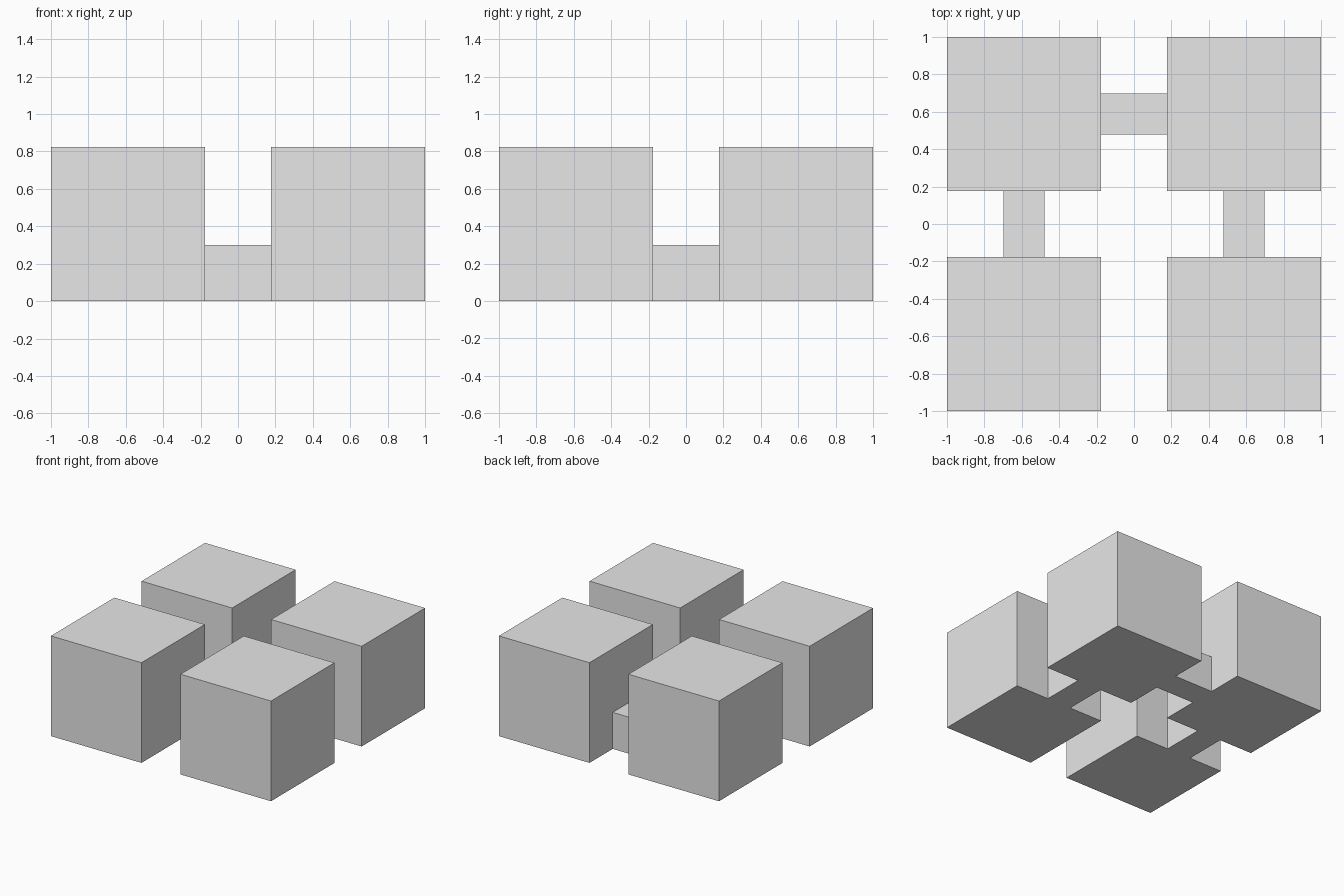
import bpy

default = bpy.data.objects.get("Cube")
if default:
    bpy.data.objects.remove(default, do_unlink=True)

GREY = (0.8, 0.8, 0.8, 1)
mat = bpy.data.materials.new("light grey")
mat.use_nodes = True
mat.diffuse_color = GREY
mat.node_tree.nodes["Principled BSDF"].inputs["Base Color"].default_value = GREY

INNER = 0.177                # half the gap between blocks
SIZE = 1 - INNER             # block edge length
MID = (1 + INNER) / 2        # block centre offset
LINK_W, LINK_H = 0.22, 0.3   # connector section


def box(name, x, y, size):
    """Box standing on the ground, centred on x, y."""
    bpy.ops.mesh.primitive_cube_add(size=1, location=(x, y, size[2] / 2))
    ob = bpy.context.object
    ob.name = name
    ob.scale = size
    bpy.ops.object.transform_apply(location=False, rotation=False, scale=True)
    ob.data.materials.append(mat)
    return ob


# Four corner blocks
for side, sx in (("left", 1), ("right", -1)):
    for end, sy in (("front", -1), ("back", 1)):
        box(f"{end}_{side}_block", sx * MID, sy * MID, (SIZE, SIZE, SIZE))
    # Low connector joining the front and back blocks of this side
    box(f"{side}_connector", sx * MID, 0, (LINK_W, 2 * INNER, LINK_H))

# Low connector across the back; the front stays open
box("back_connector", 0, MID, (2 * INNER, LINK_W, LINK_H))
